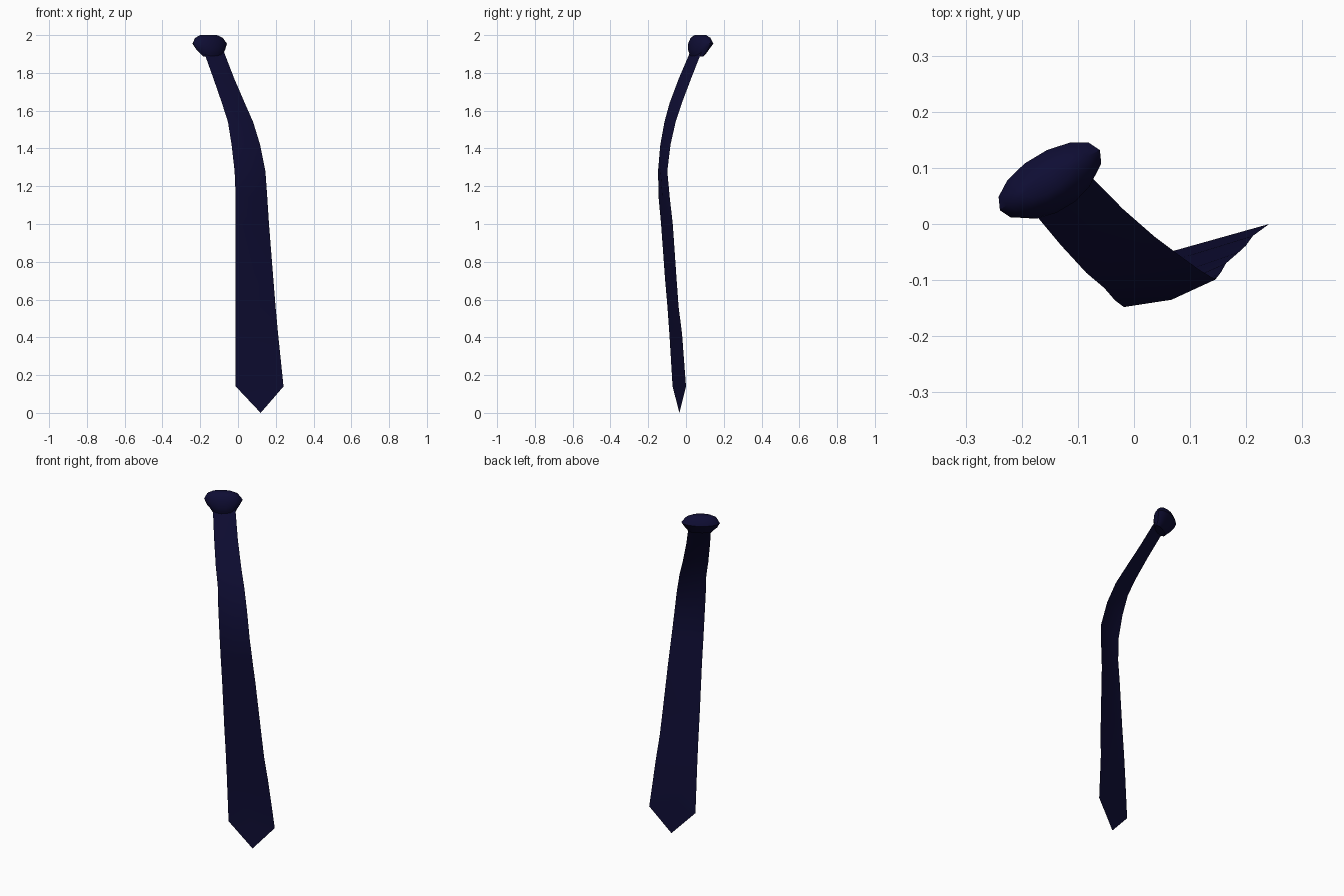
import bpy, bmesh, math
from mathutils import Vector

if "Cube" in bpy.data.objects:
    bpy.data.objects.remove(bpy.data.objects["Cube"])

navy = bpy.data.materials.new("navy cloth")
navy.diffuse_color = (0.0045, 0.004, 0.034, 1)
navy.use_nodes = True
navy.node_tree.nodes["Principled BSDF"].inputs["Base Color"].default_value = navy.diffuse_color


def make(name, bm):
    bmesh.ops.recalc_face_normals(bm, faces=bm.faces)
    me = bpy.data.meshes.new(name)
    bm.to_mesh(me)
    bm.free()
    me.materials.append(navy)
    ob = bpy.data.objects.new(name, me)
    bpy.context.collection.objects.link(ob)
    for p in me.polygons:
        p.use_smooth = True
    bpy.context.view_layer.objects.active = ob
    ob.select_set(True)
    bpy.ops.object.shade_smooth_by_angle(angle=math.radians(40))
    ob.select_set(False)
    return ob


# Blade: z, left edge (x, y), right edge (x, y), forward bulge of the middle
rows = [
    (1.91, -0.180, 0.022, -0.074, 0.082, 0.004),
    (1.77, -0.130, -0.038, -0.020, 0.027, 0.004),
    (1.64, -0.085, -0.087, 0.036, -0.022, 0.005),
    (1.54, -0.053, -0.114, 0.080, -0.055, 0.007),
    (1.42, -0.034, -0.136, 0.117, -0.082, 0.010),
    (1.28, -0.018, -0.148, 0.145, -0.099, 0.012),
    (1.14, -0.012, -0.145, 0.155, -0.086, 0.010),
    (1.00, -0.012, -0.132, 0.164, -0.070, 0.007),
    (0.71, -0.012, -0.111, 0.187, -0.050, 0.004),
    (0.56, -0.012, -0.098, 0.199, -0.039, 0.002),
    (0.42, -0.012, -0.088, 0.212, -0.021, 0.001),
    (0.14, -0.012, -0.071, 0.241, 0.000, 0.000),
]
bm = bmesh.new()
grid = []
for z, lx, ly, rx, ry, b in rows:
    a, c = Vector((lx, ly, z)), Vector((rx, ry, z))
    d = (c - a).normalized()
    mid = (a + c) / 2 + Vector((d.y, -d.x, 0)) * b
    grid.append([bm.verts.new(p) for p in (a, mid, c)])
for r0, r1 in zip(grid, grid[1:]):
    for i in range(2):
        bm.faces.new((r0[i], r1[i], r1[i + 1], r0[i + 1]))
# pointed tip
tip = bm.verts.new((0.12, -0.035, 0))
last = grid[-1]
for i in range(2):
    bm.faces.new((last[i], tip, last[i + 1]))
blade = make("tie_blade", bm)
if sum(p.normal.y * p.area for p in blade.data.polygons) > 0:
    blade.data.flip_normals()

# Knot: stacked oval rings (z, half width, front depth, back depth, shift u, shift v)
U, V = Vector((0.857, 0.515, 0)), Vector((0.515, -0.857, 0))
centre = Vector((-0.155, 0.075, 0))
rings = [
    (2.000, 0.052, 0.020, 0.016, 0.000, -0.002),
    (1.985, 0.084, 0.040, 0.036, 0.002, -0.002),
    (1.955, 0.104, 0.050, 0.050, 0.006, 0.000),
    (1.925, 0.088, 0.048, 0.032, 0.005, 0.009),
    (1.905, 0.072, 0.038, 0.026, 0.008, 0.016),
    (1.888, 0.061, 0.022, 0.018, 0.010, 0.026),
]
N = 14
bm = bmesh.new()
loops = []
for z, w, f, k, su, sv in rings:
    loop = []
    for i in range(N):
        t = 2 * math.pi * i / N
        s, c = math.sin(t), math.cos(t)
        v = s * (f if s > 0 else k)
        p = centre + U * (su + w * c) + V * (sv + v)
        p.z = z
        loop.append(bm.verts.new(p))
    loops.append(loop)
for a, b in zip(loops, loops[1:]):
    for i in range(N):
        j = (i + 1) % N
        bm.faces.new((a[i], a[j], b[j], b[i]))
bm.faces.new(loops[0])
bm.faces.new(loops[-1])
make("tie_knot", bm)
